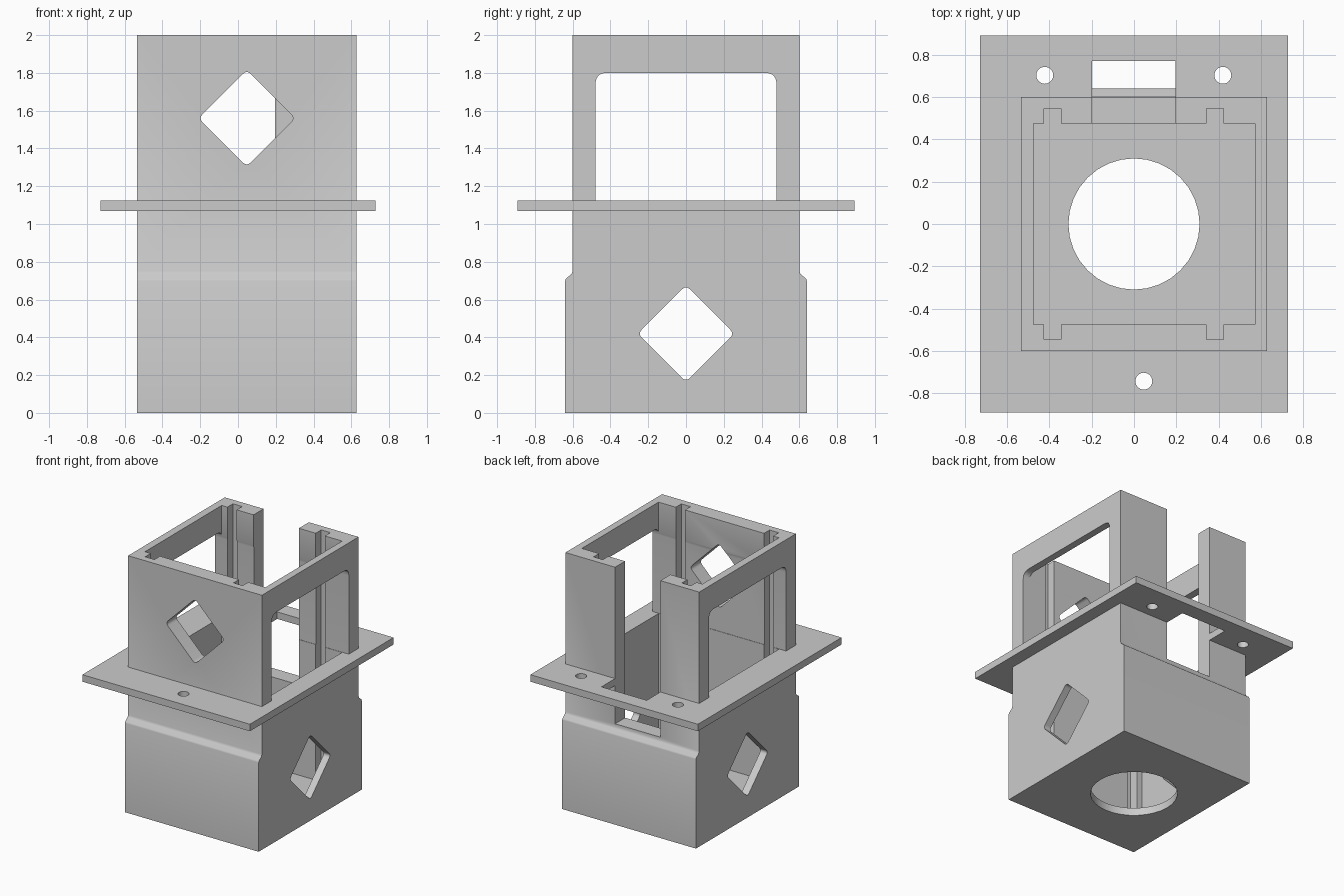
import bpy, bmesh, math
from mathutils import Vector

cube = bpy.data.objects.get("Cube")
if cube:
    bpy.data.objects.remove(cube, do_unlink=True)

grey = bpy.data.materials.new("light_grey")
grey.use_nodes = True
COLOUR = (0.6, 0.6, 0.6, 1)
grey.diffuse_color = COLOUR
grey.node_tree.nodes["Principled BSDF"].inputs["Base Color"].default_value = COLOUR

# Main dimensions
LEFT, RIGHT = -0.535, 0.628
MID = (LEFT + RIGHT) / 2
HALF_Y = 0.60
FLANGE_LO, FLANGE_HI = 1.07, 1.125


def prism(name, points, axis, lo, hi):
    """Extrude a 2D outline along an axis; outline is (y,z), (x,z) or (x,y)."""
    def place(p, d):
        co = list(p)
        co.insert("xyz".index(axis), d)
        return co
    bm = bmesh.new()
    face = bm.faces.new([bm.verts.new(place(p, lo)) for p in points])
    new = bmesh.ops.extrude_face_region(bm, geom=[face])["geom"]
    for v in new:
        if isinstance(v, bmesh.types.BMVert):
            v.co["xyz".index(axis)] = hi
    bmesh.ops.recalc_face_normals(bm, faces=bm.faces)
    mesh = bpy.data.meshes.new(name)
    bm.to_mesh(mesh)
    bm.free()
    mesh.materials.append(grey)
    ob = bpy.data.objects.new(name, mesh)
    bpy.context.collection.objects.link(ob)
    return ob


def rect(a0, a1, b0, b1):
    return [(a0, b0), (a1, b0), (a1, b1), (a0, b1)]


def circle(cx, cy, r, n):
    return [(cx + r * math.cos(math.tau * i / n), cy + r * math.sin(math.tau * i / n))
            for i in range(n)]


def rounded(points, radius, steps=6):
    """Round every corner of an outline."""
    out = []
    for i, p in enumerate(points):
        c = Vector(p)
        a = c + (Vector(points[i - 1]) - c).normalized() * radius
        b = c + (Vector(points[(i + 1) % len(points)]) - c).normalized() * radius
        for k in range(steps + 1):
            t = k / steps
            out.append(tuple(a * (1 - t) ** 2 + c * 2 * t * (1 - t) + b * t * t))
    return out


def diamond(cx, cz, r=0.255):
    return rounded([(cx - r, cz), (cx, cz - r), (cx + r, cz), (cx, cz + r)], 0.03)


def cut(target, *cutter):
    """Subtract a prism from the target and discard the cutter."""
    tool = prism("cutter", *cutter)
    tool.hide_render = True
    mod = target.modifiers.new("cut", "BOOLEAN")
    mod.operation = "DIFFERENCE"
    mod.solver = "EXACT"
    mod.object = tool
    bpy.context.view_layer.objects.active = target
    bpy.ops.object.modifier_apply(modifier=mod.name)
    bpy.data.objects.remove(tool, do_unlink=True)


# Housing: stepped side profile swept across the width
side = [(0.64, 0), (0.64, 0.70), (0.636, 0.711), (0.607, 0.734), (HALF_Y, 0.75), (HALF_Y, 2)]
side += [(-y, z) for y, z in reversed(side)]
housing = prism("housing", side, "x", LEFT, RIGHT)

# Inner cavity with two vertical guide grooves in both front and back walls
wall, groove = 0.476, 0.545
back = [(0.572, wall)]
for x0, x1 in ((0.422, 0.342), (-0.345, -0.425)):
    back += [(x0, wall), (x0, groove), (x1, groove), (x1, wall)]
back.append((-0.475, wall))
cavity = back + [(x, -y) for x, y in reversed(back)]
cut(housing, cavity, "z", 0.06, 2.2)

# Round floor opening
cut(housing, circle(0, 0, 0.31, 32), "z", -0.1, 0.2)

# Side windows: rounded at the top, square at the flange
top_corners = rounded(rect(-0.479, 0.479, 1.3, 1.80), 0.06)
window = [(-0.479, FLANGE_HI), (0.479, FLANGE_HI)] + [p for p in top_corners if p[1] > 1.5]
cut(housing, window, "x", -1, 1)

# Diamond openings: through both lower sides, and in the upper front
cut(housing, diamond(0, 0.42), "x", -1, 1)
cut(housing, diamond(MID, 1.56), "y", -1, 0)

# Flange around the housing, with screw holes
flange = prism("mounting_flange", rect(-0.728, 0.728, -0.892, 0.892), "z", FLANGE_LO, FLANGE_HI)
cut(flange, rect(LEFT, RIGHT, -HALF_Y, HALF_Y), "z", 1, 1.2)
for x, y in ((-0.422, 0.703), (0.42, 0.703), (MID, -0.743)):
    cut(flange, circle(x, y, 0.04, 24), "z", 1, 1.2)

# Back slot through the wall and the flange
for part in (housing, flange):
    cut(part, rect(-0.198, 0.196, 0.3, 0.77), "z", 0.77, 2.2)

# Smooth only the rounded areas
for part in (housing, flange):
    bpy.ops.object.select_all(action="DESELECT")
    part.select_set(True)
    bpy.context.view_layer.objects.active = part
    bpy.ops.object.shade_smooth_by_angle(angle=math.radians(40))
